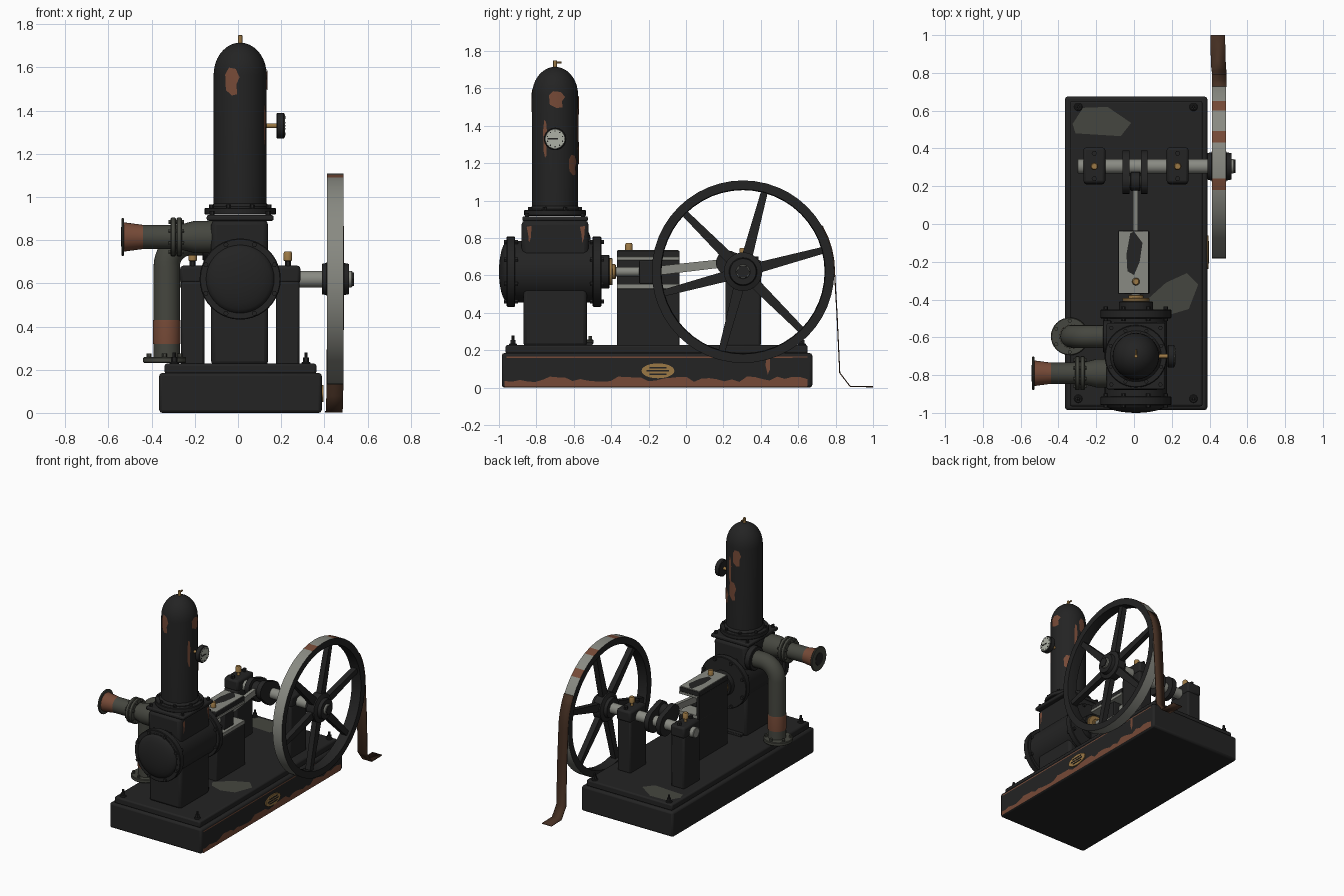
import bpy, bmesh, math, random
from mathutils import Vector, Matrix

if "Cube" in bpy.data.objects:
    bpy.data.objects.remove(bpy.data.objects["Cube"])

random.seed(4)
CX, VY = 0.01, -0.70          # machine centre line, air vessel position
SY, SZ = 0.305, 0.62          # crankshaft axis


def material(name, r, g, b):
    m = bpy.data.materials.new(name)
    m.diffuse_color = (r, g, b, 1)
    m.use_nodes = True
    m.node_tree.nodes["Principled BSDF"].inputs["Base Color"].default_value = m.diffuse_color
    return m


BLACK = material("black paint", .017, .017, .017)
STEEL = material("bare steel", .25, .255, .225)
RUST = material("rust", .18, .068, .038)
OLIVE = material("grey green", .06, .062, .05)
BRASS = material("brass", .33, .19, .06)
BELT = material("leather belt", .058, .028, .016)
DIAL = material("dial white", .42, .44, .38)


def finish(name, bm, *mats, recalc=True):
    if recalc:
        bmesh.ops.recalc_face_normals(bm, faces=bm.faces)
    me = bpy.data.meshes.new(name)
    bm.to_mesh(me)
    bm.free()
    for m in mats:
        me.materials.append(m)
    ob = bpy.data.objects.new(name, me)
    bpy.context.collection.objects.link(ob)
    return ob


def on_axis(axis, a, b, h):
    return Vector({'X': (h, a, b), 'Y': (a, h, b), 'Z': (a, b, h)}[axis])


def lathe(name, profile, loc, axis, *mats, seg=32, rule=None, closed=False):
    """Turn (radius, height) points about an axis; rule(point, segment) picks the material."""
    bm = bmesh.new()
    loc = Vector(loc)
    rings = []
    for r, h in profile:
        n = 1 if r == 0 else seg
        rings.append([bm.verts.new(loc + on_axis(axis, r * math.cos(math.tau * i / seg),
                      r * math.sin(math.tau * i / seg), h)) for i in range(n)])
    pairs = list(zip(rings, rings[1:] + rings[:1]))
    for k, (p, q) in enumerate(pairs if closed else pairs[:-1]):
        for i in range(seg):
            j = (i + 1) % seg
            vs = [p[i % len(p)], p[j % len(p)], q[j % len(q)], q[i % len(q)]]
            f = bm.faces.new(list(dict.fromkeys(vs)))
            f.material_index = rule(k, i) if rule else 0
    return finish(name, bm, *mats)


def disc(name, r, h0, h1, loc, axis, mat, seg=32, c=.004):
    return lathe(name, [(0, h0), (r - c, h0), (r, h0 + c), (r, h1 - c), (r - c, h1), (0, h1)],
                 loc, axis, mat, seg=seg)


def box(name, x, y, z, mat, bevel=.008):
    bm = bmesh.new()
    bmesh.ops.create_cube(bm, size=1)
    for v in bm.verts:
        v.co = [(a + b) / 2 + c * (b - a) for (a, b), c in zip((x, y, z), v.co)]
    ob = finish(name, bm, mat)
    if bevel:
        mod = ob.modifiers.new("bevel", 'BEVEL')
        mod.width, mod.segments = bevel, 2
    return ob


def bolts(name, points, axis, r, h, mat=BLACK):
    bm = bmesh.new()
    for p in points:
        a, b = [[bm.verts.new(Vector(p) + on_axis(axis, r * math.cos(i * math.pi / 3),
                 r * math.sin(i * math.pi / 3), d)) for i in range(6)] for d in (-h / 2, h / 2)]
        bm.faces.new(a), bm.faces.new(b)
        for i in range(6):
            bm.faces.new((a[i], a[i - 1], b[i - 1], b[i]))
    return finish(name, bm, mat)


def bolt_ring(name, loc, axis, radius, n, r, h, mat=BLACK):
    pts = [Vector(loc) + on_axis(axis, radius * math.cos(math.tau * (i + .5) / n),
           radius * math.sin(math.tau * (i + .5) / n), 0) for i in range(n)]
    return bolts(name, pts, axis, r, h, mat)


def patch(name, pts, place, normal, mat, fan=False):
    """Thin painted patch: outline points mapped onto a surface."""
    bm = bmesh.new()
    vs = [bm.verts.new(place(u, v)) for u, v in pts]
    if fan:
        n = len(pts)
        c = bm.verts.new(place(sum(p[0] for p in pts) / n, sum(p[1] for p in pts) / n))
        for i in range(n):
            bm.faces.new((c, vs[i - 1], vs[i]))
    else:
        bm.faces.new(vs)
    bm.normal_update()
    for f in bm.faces:
        if f.normal.dot(Vector(normal)) < 0:
            f.normal_flip()
    return finish(name, bm, mat, recalc=False)


def prism(name, outline, x0, x1, mat):
    bm = bmesh.new()
    a, b = [[bm.verts.new((x, y, z)) for y, z in outline] for x in (x0, x1)]
    bm.faces.new(a), bm.faces.new(b)
    for i in range(len(a)):
        bm.faces.new((a[i], a[i - 1], b[i - 1], b[i]))
    return finish(name, bm, mat)


def oil_cup(name, x, y, z):
    lathe(name, [(0, 0), (.01, 0), (.01, .022), (.02, .026), (.02, .06), (.015, .068), (0, .068)],
          (x, y, z), 'Z', BRASS, seg=16)


# Base casting and bed plate
box("base", (-.365, .388), (-.985, .675), (0, .185), BLACK, .014)
box("bed_plate", (-.34, .363), (-.965, .65), (.18, .228), BLACK, .01)
corners = [(x, y) for x in (-.295, .315) for y in (-.925, .62)]
for i, (x, y) in enumerate(corners):
    disc(f"anchor_washer_{i}", .022, .225, .236, (x, y, 0), 'Z', BLACK, 16)
    disc(f"anchor_stud_{i}", .008, .23, .28, (x, y, 0), 'Z', BLACK, 8, .002)
bolts("anchor_nuts", [(x, y, .245) for x, y in corners], 'Z', .015, .022)

# Worn paint on the base
side = lambda u, v: (.391, u, v)
edge = [(-.97 + .0405 * i, random.uniform(.028, .062)) for i in range(41)]
patch("base_rust_low", [(-.97, .004)] + edge + [(.65, .004)], side, (1, 0, 0), RUST)
patch("base_rust_line", [(-.96, .158), (-.96, .166), (.65, .166), (.65, .16)], side, (1, 0, 0), RUST)
patch("base_rust_run", [(.43, .16), (.45, .16), (.45, .1), (.437, .07), (.425, .12)], side, (1, 0, 0), RUST)
bed = lambda u, v: (u, v, .231)
patch("bed_wear_back", [(-.325, .53), (-.27, .615), (-.14, .62), (-.015, .535), (-.07, .465), (-.31, .48)],
      bed, (0, 0, 1), OLIVE)
patch("bed_wear_front", [(.07, -.4), (.17, -.31), (.28, -.26), (.34, -.32), (.29, -.45), (.19, -.48), (.1, -.45)],
      bed, (0, 0, 1), OLIVE)

# Oval maker plate with plain bars
oval = [(-.15 + .088 * math.cos(t * math.tau / 24), .09 + .04 * math.sin(t * math.tau / 24)) for t in range(24)]
prism("oval_plate", oval, .386, .395, BRASS)
for i, (w, z) in enumerate([(.045, .107), (.06, .09), (.045, .073)]):
    box(f"plate_bar_{i}", (.393, .397), (-.15 - w, -.15 + w), (z - .004, z + .004), BLACK, 0)

# Pump cylinder on its pedestal
box("cylinder_pedestal", (-.125, .14), (-.87, -.53), (.22, .56), BLACK, .02)
box("cylinder_foot", (-.1, .115), (-.55, -.5), (.225, .245), BLACK, .004)
lathe("cylinder", [(0, -.96), (.165, -.96), (.165, -.46), (0, -.46)], (CX, 0, SZ), 'Y', BLACK, seg=40)
for n, y in (("front", -.935), ("back", -.475)):
    disc(f"{n}_flange", .188, y - .024, y + .022, (CX, 0, SZ), 'Y', BLACK, 40)
    bolt_ring(f"{n}_flange_bolts", (CX, y, SZ), 'Y', .172, 8, .012, .075)
dome = [(.16 * math.cos(a), -.955 - .045 * math.sin(a)) for a in (0, .25, .5, .8, 1.1, 1.35)]
lathe("front_cover", [(.16, -.94)] + dome + [(0, -1.0)], (CX, 0, SZ), 'Y', BLACK, seg=40)
disc("back_cover", .09, -.46, -.41, (CX, 0, SZ), 'Y', BLACK)
disc("gland", .072, -.412, -.392, (CX, 0, SZ), 'Y', BRASS)
disc("gland_nose", .04, -.40, -.375, (CX, 0, SZ), 'Y', BRASS, 24)

# Valve chest
box("valve_chest", (-.125, .14), (-.88, -.52), (.66, .895), BLACK, .025)
box("chest_cover", (-.145, .165), (-.875, -.525), (.89, .916), BLACK, .008)
disc("vessel_flange", .165, .918, .95, (CX, VY, 0), 'Z', BLACK, 40)
bolts("chest_bolts", [(CX + a * .13, VY + b * .15, .92) for a in (-1, 1) for b in (-1, 1)], 'Z', .012, .03)
bolt_ring("vessel_bolts", (CX, VY, .95), 'Z', .145, 8, .011, .03)
for i, y in enumerate((-.84, -.555)):
    patch(f"chest_rust_{i}", [(y - .012, .86), (y + .015, .865), (y + .01, .8), (y, .775), (y - .004, .82)],
          lambda u, v: (.143, u, v), (1, 0, 0), RUST)

# Air vessel with domed top
R = .123
top = [(R * math.cos(a), 1.565 + .15 * math.sin(a)) for a in [k * math.pi / 18 for k in range(9)]]
lathe("air_vessel", [(0, .93), (.135, .93), (.135, .955), (R, .97)] + top + [(0, 1.715)],
      (CX, VY, 0), 'Z', BLACK, seg=48)
disc("vent_stem", .01, 1.70, 1.75, (CX, VY, 0), 'Z', BRASS, 12, .002)
disc("vent_handle", .006, -.005, .035, (CX, VY, 1.738), 'Y', BRASS, 8, .002)


def vessel_patch(name, deg, z, w, h):
    shape = [(-.9, .5), (-.4, 1), (.5, .9), (1, .3), (.6, -.2), (.7, -.9), (0, -1), (-.8, -.6)]

    def place(u, v):
        r = (R if v < 1.565 else R * math.sqrt(max(0, 1 - ((v - 1.565) / .15) ** 2))) + .004
        a = math.radians(deg) + u / R
        return (CX + r * math.cos(a), VY + r * math.sin(a), v)
    a = math.radians(deg)
    patch(name, [(u * w, z + v * h) for u, v in shape], place, (math.cos(a), math.sin(a), 0), RUST, True)


for i, p in enumerate([(252, 1.535, .036, .065), (4, 1.54, .045, .045), (50, 1.19, .035, .055),
                       (75, 1.4, .012, .1), (100, 1.5, .032, .06), (335, 1.33, .012, .1), (85, 1.25, .03, .07)]):
    vessel_patch(f"vessel_rust_{i}", *p)

# Pressure gauge
disc("gauge_stem", .011, .12, .185, (0, VY, 1.33), 'X', BRASS, 12, .002)
disc("gauge_body", .06, .178, .215, (0, VY, 1.33), 'X', BLACK)
disc("gauge_dial", .052, .21, .218, (0, VY, 1.33), 'X', DIAL, 32, .001)
box("gauge_needle", (.217, .22), (VY - .04, VY + .015), (1.326, 1.334), BLACK, 0)
bolt_ring("gauge_marks", (.218, VY, 1.33), 'X', .042, 10, .004, .003)

# Delivery pipe, rusty at its flared end
lathe("delivery_pipe", [(0, -.535), (.045, -.535), (.068, -.53), (.056, -.44), (.056, -.31), (.062, -.25),
                        (.075, -.2), (.075, -.1)], (0, -.79, .815), 'X', OLIVE, RUST, seg=28,
      rule=lambda k, i: 1 if k == 2 else 0)
disc("delivery_mouth", .088, -.54, -.527, (0, -.79, .815), 'X', OLIVE)
disc("delivery_bore", .045, -.542, -.538, (0, -.79, .815), 'X', BLACK, 24, .001)
for i, x in enumerate((-.30, -.272)):
    disc(f"delivery_joint_{i}", .09, x - .012, x + .012, (0, -.79, .815), 'X', OLIVE)
bolt_ring("delivery_joint_bolts", (-.286, -.79, .815), 'X', .075, 8, .01, .07, OLIVE)

# Suction pipe with elbow
cu = bpy.data.curves.new("suction_pipe", 'CURVE')
cu.dimensions, cu.bevel_depth, cu.bevel_resolution, cu.use_fill_caps = '3D', .061, 6, True
arc = [(-.22 - .11 * math.sin(a), .68 + .11 * math.cos(a)) for a in [k * math.pi / 20 for k in range(11)]]
path = [(-.1, .79)] + arc + [(-.33, .24)]
sp = cu.splines.new('POLY')
sp.points.add(len(path) - 1)
for p, (x, z) in zip(sp.points, path):
    p.co = (x, -.595, z, 1)
sp.use_smooth = True
cu.materials.append(OLIVE)
bpy.context.collection.objects.link(bpy.data.objects.new("suction_pipe", cu))
disc("suction_joint", .085, -.165, -.12, (0, -.595, .79), 'X', BLACK)
disc("suction_foot", .1, .232, .258, (-.34, -.595, 0), 'Z', OLIVE)
bolt_ring("suction_foot_bolts", (-.34, -.595, .26), 'Z', .083, 6, .011, .03, OLIVE)
lathe("suction_rust", [(.0635, .32), (.0645, .34), (.0645, .42), (.0635, .43)], (-.33, -.595, 0), 'Z', RUST, seg=28)

# Crosshead guide
box("guide_pedestal", (-.085, .085), (-.37, -.035), (.22, .53), BLACK)
box("guide_wall", (-.085, -.06), (-.37, -.035), (.52, .7), BLACK, .004)
box("lower_slide", (-.078, .083), (-.37, -.035), (.528, .555), STEEL, .003)
box("upper_slide", (-.078, .083), (-.37, -.035), (.68, .7), STEEL, .003)
box("guide_cap", (-.085, .08), (-.37, -.035), (.698, .732), BLACK, .004)
box("guide_cap_top", (-.08, .075), (-.365, -.04), (.73, .737), STEEL, 0)
patch("guide_wear", [(-.04, -.16), (-.02, -.05), (0, -.04), (.045, -.1), (.03, -.2), (0, -.27), (-.035, -.25)],
      lambda u, v: (u, v, .74), (0, 0, 1), BLACK)
oil_cup("guide_oil_cup", CX, -.305, .705)
disc("piston_rod", .025, -.4, -.2, (CX, 0, SZ), 'Y', STEEL, 20)
box("crosshead", (-.05, .065), (-.25, -.14), (.555, .68), BLACK, .006)

# Crankshaft, webs and connecting rod
PY, PZ = .225, .668
disc("crankshaft", .038, -.3, .53, (0, SY, SZ), 'X', STEEL, 28)
disc("crank_pin", .032, -.05, .06, (0, PY, PZ), 'X', STEEL, 20)
tilt = math.atan2(PZ - SZ, PY - SY)
web = [(cy + r * math.cos(tilt + s + k * math.pi / 12), cz + r * math.sin(tilt + s + k * math.pi / 12))
       for cy, cz, r, s in ((PY, PZ, .065, -math.pi / 2), (SY, SZ, .085, math.pi / 2)) for k in range(13)]
for n, x0, x1 in (("left", -.06, -.024), ("right", .036, .072)):
    prism(f"{n}_crank_web", web, x0, x1, BLACK)
prism("connecting_rod", [(-.2, .595), (PY, PZ - .022), (PY, PZ + .022), (-.2, .645)], -.005, .02, STEEL)
disc("rod_big_end", .05, -.02, .034, (0, PY, PZ), 'X', BLACK, 24)

# Bearing pedestals with caps
for n, x in (("left", -.21), ("right", .231)):
    box(f"{n}_pedestal", (x - .055, x + .055), (.21, .4), (.22, .61), BLACK, .012)
    box(f"{n}_bearing_cap", (x - .058, x + .058), (.215, .405), (.6, .682), BLACK, .014)
    bolts(f"{n}_cap_bolts", [(x, y, .69) for y in (.24, .375)], 'Z', .014, .025)
    oil_cup(f"{n}_oil_cup", x, SY, .68)

# Flywheel: bare worn rim face, six tapered spokes, hub
lathe("flywheel_rim", [(.488, .412), (.488, .488), (.44, .488), (.436, .45), (.44, .412)], (0, SY, SZ), 'X',
      BLACK, STEEL, RUST, seg=48, closed=True,
      rule=lambda k, i: 0 if k else (2 if i in (6, 9, 13) else 1))
bm = bmesh.new()
for k in range(6):
    res = bmesh.ops.create_cube(bm, size=1)
    rot = Matrix.Rotation(math.radians(15 + 60 * k), 3, 'X')
    for v in res['verts']:
        far = v.co.y > 0
        v.co = rot @ Vector((v.co.x * .04, .445 if far else .06, v.co.z * (.036 if far else .058)))
        v.co += Vector((.45, SY, SZ))
finish("flywheel_spokes", bm, BLACK)
lathe("flywheel_hub", [(0, .388), (.07, .388), (.075, .41), (.103, .42), (.103, .48), (.075, .49), (.07, .515),
                       (0, .515)], (0, SY, SZ), 'X', BLACK)
bolts("hub_nut", [(.515, SY, SZ)], 'X', .036, .045)

# Loose drive belt hanging from the rim to the floor
line = [(SY + .492 * math.cos(math.radians(a)), SZ + .492 * math.sin(math.radians(a))) for a in (30, 22, 15, 7, 0)]
line += [(.81, .4), (.825, .08), (.88, .008), (1.0, .008)]
bm = bmesh.new()
rows = []
for i, (y, z) in enumerate(line):
    dx = -.008 * max(0, i - 5) / 3
    rows.append([bm.verts.new((x + dx, y, z)) for x in (.412, .49)])
for a, b in zip(rows, rows[1:]):
    bm.faces.new((a[0], a[1], b[1], b[0]))
finish("belt", bm, BELT).modifiers.new("thickness", 'SOLIDIFY').thickness = .006

# Smooth round surfaces, keep edges crisp
bpy.ops.object.select_all(action='DESELECT')
for ob in bpy.context.scene.objects:
    if ob.type == 'MESH':
        ob.select_set(True)
        bpy.context.view_layer.objects.active = ob
bpy.ops.object.shade_smooth_by_angle(angle=math.radians(35))
